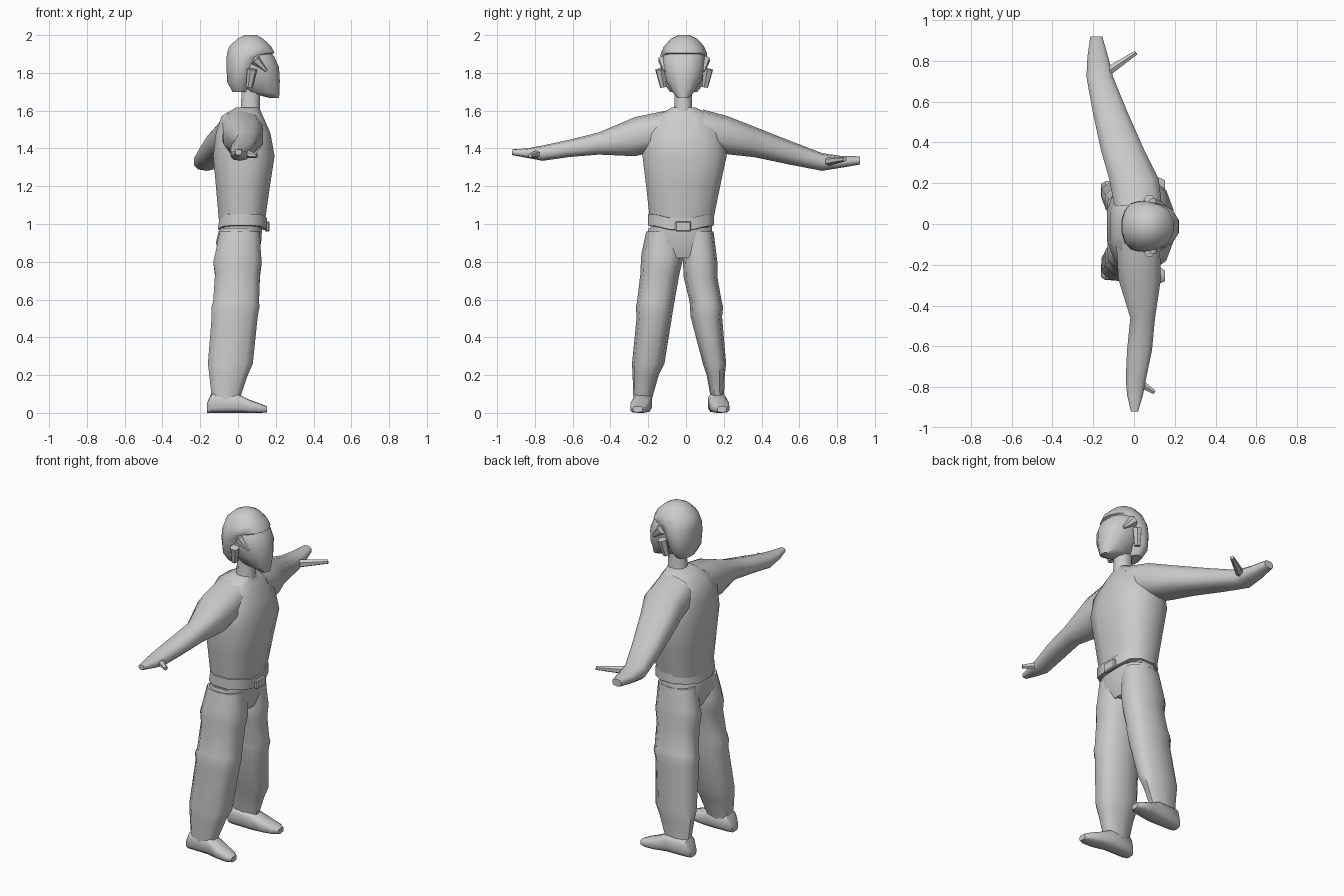
import bpy, bmesh, math
from mathutils import Vector


def finish(name, bm, angle=50):
    bmesh.ops.recalc_face_normals(bm, faces=bm.faces)
    me = bpy.data.meshes.new(name)
    bm.to_mesh(me)
    bm.free()
    ob = bpy.data.objects.new(name, me)
    bpy.context.collection.objects.link(ob)
    bpy.ops.object.select_all(action='DESELECT')
    ob.select_set(True)
    bpy.context.view_layer.objects.active = ob
    bpy.ops.object.shade_smooth_by_angle(angle=math.radians(angle))
    return ob


def loft(name, axis, rings, n=12, e=0.8, warp=None):
    """Rings are (position, a_min, a_max, b_min, b_max) along the axis."""
    bm = bmesh.new()
    loops = []
    for p, a0, a1, b0, b1 in rings:
        loop = []
        for i in range(n):
            t = 2 * math.pi * (i + 0.5) / n
            c, s = math.cos(t), math.sin(t)
            k = max(abs(math.cos(math.pi * (0.5) / n)), 0.01) ** e
            a = (a0 + a1) / 2 + (a1 - a0) / 2 * math.copysign(abs(c) ** e, c) / k
            b = (b0 + b1) / 2 + (b1 - b0) / 2 * math.copysign(abs(s) ** e, s) / k
            v = {'x': (p, a, b), 'y': (a, p, b), 'z': (a, b, p)}[axis]
            loop.append(bm.verts.new(warp(Vector(v)) if warp else v))
        loops.append(loop)
    for l0, l1 in zip(loops, loops[1:]):
        for i in range(n):
            j = (i + 1) % n
            bm.faces.new((l0[i], l0[j], l1[j], l1[i]))
    bm.faces.new(loops[0])
    bm.faces.new(loops[-1])
    return finish(name, bm)


def rod(name, p, q, r0, r1, n=6):
    p, q = Vector(p), Vector(q)
    bm = bmesh.new()
    bmesh.ops.create_cone(bm, cap_ends=True, segments=n, radius1=r0, radius2=r1,
                          depth=(q - p).length)
    rot = (q - p).to_track_quat('Z', 'Y')
    for v in bm.verts:
        v.co = rot @ v.co + (p + q) / 2
    return finish(name, bm)


def box(name, c, size, bevel=0.0):
    bm = bmesh.new()
    bmesh.ops.create_cube(bm, size=1)
    for v in bm.verts:
        v.co = Vector([v.co[i] * size[i] + c[i] for i in range(3)])
    if bevel:
        bmesh.ops.bevel(bm, geom=bm.edges[:], offset=bevel, segments=1, affect='EDGES')
    return finish(name, bm, 30)


# Torso
loft('torso', 'z', [
    (0.98, -0.10, 0.14, -0.19, 0.14),
    (1.20, -0.12, 0.172, -0.215, 0.185),
    (1.36, -0.135, 0.197, -0.235, 0.22),
    (1.48, -0.12, 0.175, -0.225, 0.20),
    (1.57, -0.09, 0.135, -0.16, 0.145),
    (1.618, -0.01, 0.11, -0.075, 0.05)], n=12)

# Arms, swept sideways with hands at the ends
loft('left_arm', 'y', [
    (-0.10, -0.09, 0.13, 1.40, 1.60),
    (-0.27, -0.08, 0.135, 1.36, 1.565),
    (-0.46, -0.02, 0.105, 1.368, 1.485),
    (-0.62, -0.036, 0.09, 1.355, 1.445),
    (-0.76, -0.042, 0.06, 1.335, 1.415),
    (-0.84, -0.035, 0.045, 1.35, 1.40),
    (-0.92, -0.015, 0.02, 1.365, 1.395)], n=10)
loft('right_arm', 'y', [
    (0.09, -0.10, 0.14, 1.40, 1.605),
    (0.22, -0.125, 0.125, 1.37, 1.57),
    (0.36, -0.165, 0.055, 1.355, 1.515),
    (0.55, -0.205, -0.03, 1.315, 1.44),
    (0.72, -0.235, -0.10, 1.282, 1.375),
    (0.82, -0.23, -0.125, 1.298, 1.36),
    (0.92, -0.215, -0.155, 1.315, 1.358)], n=10)
rod('left_thumb', (0.02, -0.775, 1.375), (0.10, -0.825, 1.362), 0.024, 0.012)
rod('right_thumb', (-0.14, 0.74, 1.33), (0.01, 0.84, 1.343), 0.026, 0.012)

# Neck
loft('neck', 'z', [
    (1.55, -0.01, 0.13, -0.075, 0.045),
    (1.62, 0.012, 0.118, -0.065, 0.035),
    (1.76, 0.02, 0.12, -0.062, 0.032)], n=8, e=0.9)

# Head with slanted jaw
loft('face', 'z', [
    (1.668, 0.165, 0.218, -0.045, 0.015),
    (1.70, 0.04, 0.222, -0.075, 0.045),
    (1.76, 0.0, 0.224, -0.108, 0.083),
    (1.83, -0.03, 0.22, -0.125, 0.102),
    (1.885, -0.03, 0.195, -0.123, 0.10),
    (1.94, -0.02, 0.15, -0.10, 0.08)], n=12, e=0.9)

# Hair cap: back of the head, crown and fringe
loft('hair', 'z', [
    (1.70, -0.03, 0.05, -0.085, 0.06),
    (1.75, -0.058, 0.075, -0.12, 0.10),
    (1.83, -0.063, 0.105, -0.135, 0.112),
    (1.885, -0.062, 0.14, -0.135, 0.112),
    (1.905, -0.06, 0.195, -0.132, 0.11),
    (1.94, -0.048, 0.178, -0.117, 0.095),
    (1.98, -0.005, 0.135, -0.08, 0.06),
    (2.00, 0.035, 0.10, -0.04, 0.02)], n=14, e=0.95)
for side, y, s in (('left', -0.132, -1), ('right', 0.112, 1)):
    # Ears leaning outward, sideburn locks ahead of them
    rod(side + '_ear', (0.06, y - s * 0.012, 1.725), (0.075, y + s * 0.006, 1.82), 0.018, 0.027)
    rod(side + '_sideburn', (0.09, y - s * 0.012, 1.87), (0.15, y - s * 0.02, 1.81), 0.03, 0.008)

# Belt rising over the hips, with a buckle
def hip_rise(v):
    v.z += 0.035 * min(1, abs(v.y + 0.025) / 0.15)
    return v


loft('hips', 'z', [
    (0.82, -0.09, 0.10, -0.17, 0.12),
    (0.90, -0.12, 0.125, -0.215, 0.15),
    (0.98, -0.10, 0.13, -0.20, 0.14)], n=12)
loft('belt', 'z', [
    (0.955, -0.095, 0.14, -0.19, 0.14),
    (0.957, -0.11, 0.155, -0.206, 0.153),
    (1.018, -0.10, 0.155, -0.206, 0.153),
    (1.02, -0.085, 0.14, -0.19, 0.14)], n=12, warp=hip_rise)
box('buckle', (0.155, -0.015, 0.987), (0.025, 0.085, 0.055), 0.006)

# Trouser legs with knee folds
legs = {
    'left': [
        (0.96, -0.10, 0.12, -0.21, -0.02), (0.84, -0.125, 0.125, -0.235, -0.012),
        (0.80, -0.135, 0.13, -0.238, -0.02), (0.74, -0.125, 0.12, -0.24, -0.035),
        (0.59, -0.135, 0.115, -0.258, -0.062), (0.56, -0.145, 0.118, -0.265, -0.067),
        (0.51, -0.143, 0.108, -0.26, -0.075), (0.26, -0.163, 0.082, -0.285, -0.115),
        (0.20, -0.155, 0.055, -0.282, -0.145), (0.07, -0.14, 0.01, -0.278, -0.182)],
    'right': [
        (0.96, -0.10, 0.12, -0.02, 0.145), (0.84, -0.125, 0.125, -0.012, 0.16),
        (0.80, -0.135, 0.13, -0.015, 0.165), (0.72, -0.125, 0.12, -0.012, 0.165),
        (0.59, -0.135, 0.115, 0.02, 0.188), (0.56, -0.145, 0.118, 0.022, 0.196),
        (0.51, -0.143, 0.108, 0.025, 0.19), (0.26, -0.163, 0.082, 0.09, 0.212),
        (0.20, -0.155, 0.055, 0.11, 0.205), (0.07, -0.14, 0.01, 0.133, 0.2)]}
for side, rings in legs.items():
    loft(side + '_leg', 'z', rings, n=10)

# Shoes with toes turned out
for side, y, s in (('left', -0.23, -1), ('right', 0.165, 1)):
    loft(side + '_shoe', 'x', [
        (-0.163, y - 0.03, y + 0.03, 0.0, 0.055),
        (-0.14, y - 0.046, y + 0.046, 0.0, 0.105),
        (-0.01, y - 0.05, y + 0.05, 0.0, 0.105),
        (0.06, y - 0.053 + s * 0.012, y + 0.053 + s * 0.012, 0.0, 0.07),
        (0.12, y - 0.045 + s * 0.02, y + 0.045 + s * 0.02, 0.0, 0.048),
        (0.153, y - 0.025 + s * 0.025, y + 0.025 + s * 0.025, 0.003, 0.035)], n=10, e=0.6)
